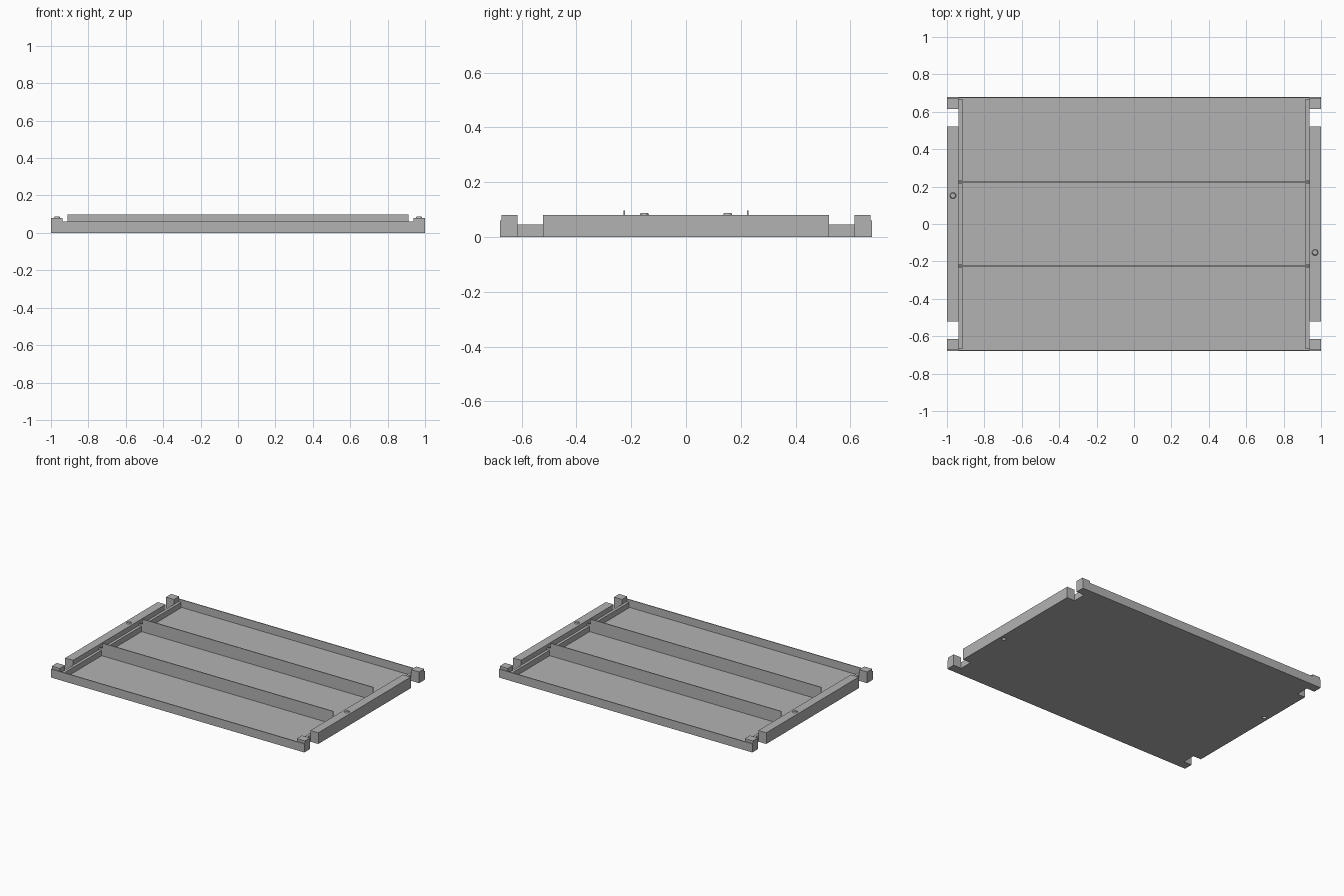
import bpy
import bmesh
from math import pi

cube = bpy.data.objects.get("Cube")
if cube:
    bpy.data.objects.remove(cube, do_unlink=True)

grey = bpy.data.materials.new("sheet_grey")
grey.use_nodes = True
colour = (0.45, 0.45, 0.45, 1)
grey.diffuse_color = colour
grey.node_tree.nodes["Principled BSDF"].inputs["Base Color"].default_value = colour

T = 0.006                    # sheet thickness
HX, HY = 1.0, 0.68           # half size of the tray
BLOCK_X = 0.937              # inner face of the end blocks
RAIL_X = 0.917               # inner face of the low rails
DIV_Y = 0.225                # divider position


def prism(name, outline, axis, low, high):
    """Extrude a 2D outline along z or y."""
    bm = bmesh.new()
    place = (lambda a, b: (a, b, low)) if axis == "z" else (lambda a, b: (a, low, b))
    face = bm.faces.new([bm.verts.new(place(a, b)) for a, b in outline])
    out = bmesh.ops.extrude_face_region(bm, geom=[face])
    verts = [g for g in out["geom"] if isinstance(g, bmesh.types.BMVert)]
    d = high - low
    bmesh.ops.translate(bm, verts=verts, vec=(0, 0, d) if axis == "z" else (0, d, 0))
    bmesh.ops.recalc_face_normals(bm, faces=bm.faces)
    mesh = bpy.data.meshes.new(name)
    bm.to_mesh(mesh)
    bm.free()
    obj = bpy.data.objects.new(name, mesh)
    mesh.materials.append(grey)
    bpy.context.collection.objects.link(obj)
    return obj


def box(name, x, y, z):
    x, y = sorted(x), sorted(y)
    return prism(name, [(x[0], y[0]), (x[1], y[0]), (x[1], y[1]), (x[0], y[1])], "z", *z)


def disc(name, x, y, z, r1, r2, depth):
    bpy.ops.mesh.primitive_cone_add(vertices=24, radius1=r1, radius2=r2,
                                    depth=depth, location=(x, y, z + depth / 2))
    obj = bpy.context.object
    obj.name = name
    obj.data.materials.append(grey)
    bpy.ops.object.shade_smooth_by_angle()
    return obj


def cut(obj, cutter):
    mod = obj.modifiers.new("stud_hole", "BOOLEAN")
    mod.operation = "DIFFERENCE"
    mod.solver = "EXACT"
    mod.object = cutter


# Floor with a notch near each corner
GAP_IN, GAP_OUT = 0.522, 0.616
quarter = [(BLOCK_X, GAP_IN), (BLOCK_X, GAP_OUT), (HX, GAP_OUT), (HX, HY)]
quarter = [(HX, GAP_IN)] + quarter
right = [(x, -y) for x, y in reversed(quarter)] + quarter
floor = prism("floor", right + [(-x, -y) for x, y in right], "z", 0, T)

# Long front and back walls
for name, s in (("front_wall", -1), ("back_wall", 1)):
    box(name, (-HX, HX), (s * HY, s * (HY - T)), (0, 0.061))

# Tall dividers with stepped ends
for name, y in (("front_divider", -DIV_Y), ("back_divider", DIV_Y)):
    half = [(BLOCK_X, T), (BLOCK_X, 0.06), (0.912, 0.06), (0.912, 0.097)]
    outline = half + [(-x, z) for x, z in reversed(half)]
    prism(name, outline, "y", y - T / 2, y + T / 2)

# Both ends: block, corner posts, inner rails and a locating stud
for side, s in (("left", 1), ("right", -1)):
    block = box(side + "_end_block", (s * BLOCK_X, s * HX), (-GAP_IN, GAP_IN), (T, 0.08))
    for end, e in (("front", -1), ("back", 1)):
        box(f"{side}_{end}_corner_post", (s * BLOCK_X, s * HX),
            (e * GAP_OUT, e * (HY - T)), (T, 0.08))
        box(f"{side}_{end}_rail", (s * RAIL_X, s * BLOCK_X),
            (e * (DIV_Y + T), e * (HY - 2 * T)), (T, 0.045))
    box(side + "_middle_rail", (s * RAIL_X, s * BLOCK_X),
        (T - DIV_Y, DIV_Y - T), (T, 0.045))
    sx, sy = s * 0.968, -s * 0.152
    disc(side + "_stud", sx, sy, 0.08, 0.017, 0.013, 0.008)
    cutter = disc(side + "_hole_cutter", sx, sy, -0.01, 0.014, 0.014, 0.04)
    cutter.hide_render = True
    cutter.hide_viewport = True
    cut(block, cutter)
    cut(floor, cutter)
